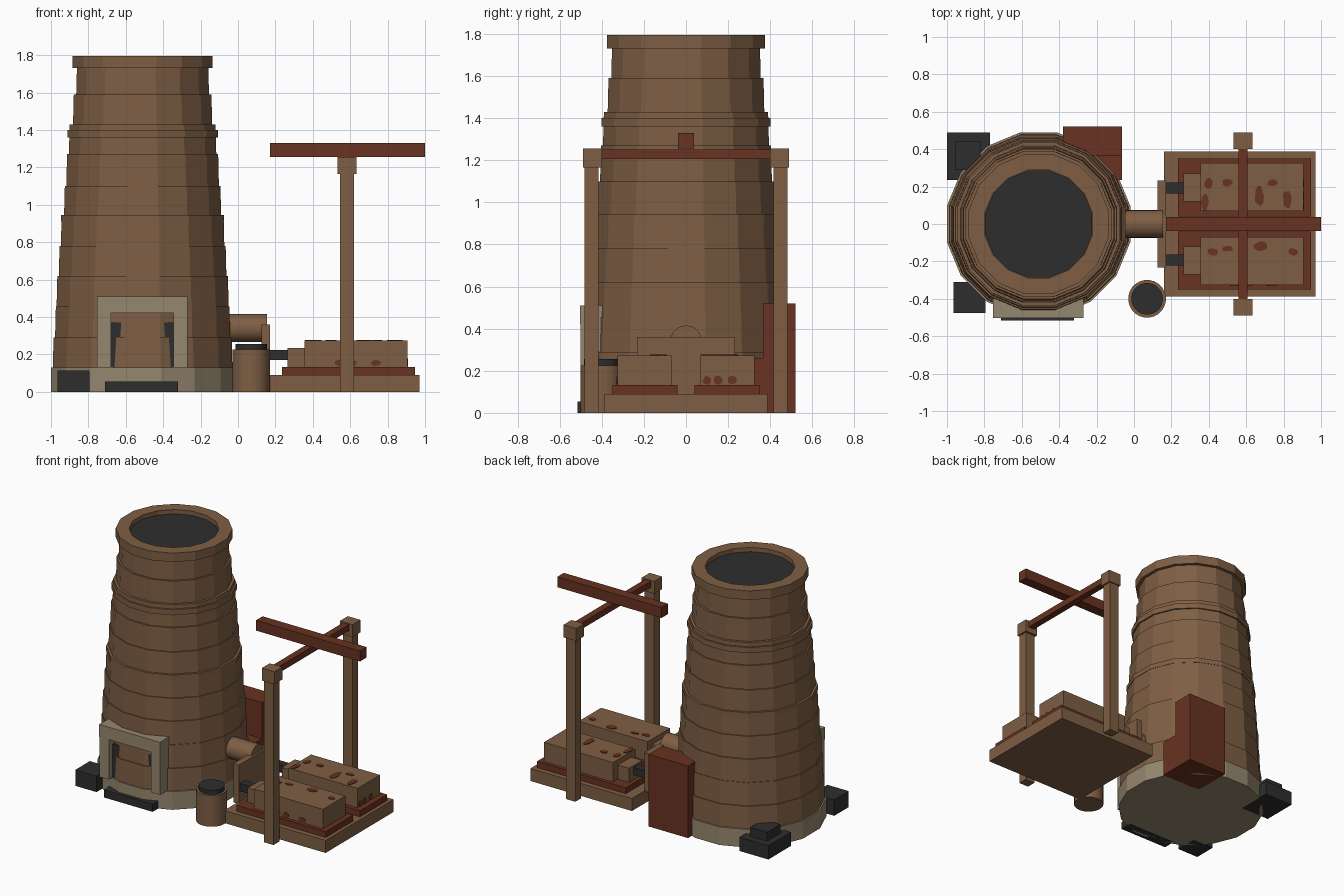
import bpy, bmesh, math, random

random.seed(4)
if "Cube" in bpy.data.objects:
    bpy.data.objects.remove(bpy.data.objects["Cube"], do_unlink=True)


def material(name, rgb):
    m = bpy.data.materials.new(name)
    m.use_nodes = True
    m.diffuse_color = (*rgb, 1)
    m.node_tree.nodes["Principled BSDF"].inputs["Base Color"].default_value = (*rgb, 1)
    return m


BROWN = material("brown clay", (0.21, 0.113, 0.058))
STONE = material("pale stone", (0.30, 0.245, 0.155))
RED = material("dark red wood", (0.14, 0.032, 0.015))
BLACK = material("charcoal", (0.027, 0.027, 0.027))


def finish(name, bm, mat):
    bmesh.ops.recalc_face_normals(bm, faces=bm.faces)
    me = bpy.data.meshes.new(name)
    bm.to_mesh(me)
    bm.free()
    me.materials.append(mat)
    ob = bpy.data.objects.new(name, me)
    bpy.context.collection.objects.link(ob)
    return ob


def box(name, x, y, z, mat):
    """Box from (min, max) pairs."""
    bm = bmesh.new()
    bmesh.ops.create_cube(bm, size=1)
    for v in bm.verts:
        v.co = [a + (b - a) * (c + 0.5) for (a, b), c in zip((x, y, z), v.co)]
    return finish(name, bm, mat)


def lathe(name, profile, mat, sides=16, at=(0, 0)):
    """Turn a (radius, z) profile; radius is measured to the flat of a side."""
    bm = bmesh.new()
    rings = []
    for r, z in profile:
        r /= math.cos(math.pi / sides)
        angles = [(i + 0.5) * 2 * math.pi / sides for i in range(sides)]
        rings.append([bm.verts.new((at[0] + r * math.cos(a), at[1] + r * math.sin(a), z))
                      for a in angles])
    for lo, hi in zip(rings, rings[1:]):
        for i in range(sides):
            j = (i + 1) % sides
            bm.faces.new((lo[i], lo[j], hi[j], hi[i]))
    bm.faces.new(rings[0])
    bm.faces.new(rings[-1])
    return finish(name, bm, mat)


def blob(name, centre, size, axis):
    """Thin irregular paint patch lying flat across the given axis."""
    bm = bmesh.new()
    u, v = [k for k in range(3) if k != axis]
    verts = []
    for i in range(10):
        a = i * math.tau / 10
        p = list(centre)
        wobble = random.uniform(0.8, 1.15)
        p[u] += size[0] * wobble * math.cos(a)
        p[v] += size[1] * wobble * math.sin(a)
        verts.append(bm.verts.new(p))
    face = bm.faces.new(verts)
    out = bmesh.ops.extrude_face_region(bm, geom=[face])
    for w in out["geom"]:
        if isinstance(w, bmesh.types.BMVert):
            w.co[axis] += 0.004 if axis != 1 else -0.004
    return finish(name, bm, RED)


# Furnace tower: stone base, stepped courses, bands and open rim
CX = -0.51
lathe("tower_base", [(0.49, 0), (0.49, 0.13)], STONE, at=(CX, 0))
levels = [0.13, 0.29, 0.455, 0.62, 0.78, 0.94, 1.10, 1.27, 1.43, 1.59, 1.74]
radii = [0.478, 0.466, 0.458, 0.446, 0.435, 0.418, 0.406, 0.392, 0.37, 0.353]
profile = []
for r, lo, hi in zip(radii, levels, levels[1:]):
    profile += [(r + 0.002, lo), (r - 0.002, hi)]
lathe("tower_courses", profile, BROWN, at=(CX, 0))
lathe("lower_band", [(0.436, 0.91), (0.436, 0.945)], BROWN, at=(CX, 0))
lathe("upper_band", [(0.402, 1.36), (0.402, 1.40)], BROWN, at=(CX, 0))
lathe("tower_rim", [(0.34, 1.73), (0.374, 1.73), (0.374, 1.795), (0.288, 1.795), (0.288, 1.755)],
      BROWN, at=(CX, 0))
lathe("chimney_opening", [(0.286, 1.75), (0.286, 1.765)], BLACK, at=(CX, 0))

# Fire door at the front
box("door_opening", (-0.685, -0.335), (-0.457, -0.38), (0.12, 0.37), BLACK)
box("door_jamb_right", (-0.755, -0.68), (-0.50, -0.36), (0.13, 0.42), STONE)
box("door_jamb_left", (-0.345, -0.27), (-0.50, -0.36), (0.13, 0.42), STONE)
box("door_lintel", (-0.755, -0.27), (-0.503, -0.36), (0.42, 0.51), STONE)
box("hearth_slab", (-0.71, -0.32), (-0.515, -0.42), (0, 0.055), BLACK)

# Charcoal blocks and red store behind the tower
box("coal_block_front", (-0.965, -0.795), (-0.475, -0.31), (0, 0.115), BLACK)
box("coal_block_back", (-1.0, -0.77), (0.235, 0.49), (0, 0.10), BLACK)
box("coal_block_top", (-0.955, -0.82), (0.29, 0.44), (0.10, 0.165), BLACK)
box("store_tall", (-0.38, -0.065), (0.365, 0.52), (0, 0.52), RED)
box("store_low", (-0.38, -0.065), (0.235, 0.365), (0, 0.26), RED)

# Air pipe and manifold
bm = bmesh.new()
bmesh.ops.create_cone(bm, cap_ends=True, segments=20, radius1=0.075, radius2=0.075, depth=0.3)
for v in bm.verts:
    v.co = (v.co.z + 0.005, v.co.x, v.co.y + 0.34)
pipe = finish("air_pipe", bm, BROWN)
box("manifold", (0.125, 0.17), (-0.232, 0.232), (0.08, 0.36), BROWN)

# Water barrel
barrel = lathe("barrel", [(0.1, 0), (0.1, 0.225)], BROWN, 24, (0.07, -0.4))
lid = lathe("barrel_lid", [(0.084, 0.225), (0.084, 0.255)], BLACK, 24, (0.07, -0.4))

# Bellows platform and paired bellows
box("platform", (0.16, 0.97), (-0.387, 0.387), (0, 0.09), BROWN)


def sided(s, a, b):
    return tuple(sorted((s * a, s * b)))


PX = 0.583
for s, side in ((-1, "right"), (1, "left")):
    box("bellows_board_" + side, (0.235, 0.945), sided(s, 0.04, 0.35), (0.09, 0.133), RED)
    box("bellows_body_" + side, (0.355, 0.905), sided(s, 0.07, 0.325), (0.133, 0.273), BROWN)
    box("bellows_neck_" + side, (0.265, 0.355), sided(s, 0.12, 0.27), (0.133, 0.235), BROWN)
    box("nozzle_" + side, (0.165, 0.27), sided(s, 0.162, 0.222), (0.17, 0.224), BLACK)
    box("post_" + side, (PX - 0.038, PX + 0.038), sided(s, 0.415, 0.482), (0, 1.17), BROWN)
    box("post_cap_" + side, (PX - 0.05, PX + 0.05), sided(s, 0.40, 0.49), (1.165, 1.255), BROWN)

# Overhead beams
box("cross_beam", (PX - 0.024, PX + 0.024), (-0.405, 0.405), (1.205, 1.25), RED)
box("rocker_beam", (0.17, 1.0), (-0.037, 0.037), (1.255, 1.33), RED)

# Worn red patches on the bellows
for x, y, w, h in ((0.40, 0.22, 0.025, 0.03), (0.38, 0.12, 0.02, 0.05), (0.50, 0.22, 0.03, 0.02),
                   (0.67, 0.15, 0.025, 0.05), (0.74, 0.22, 0.03, 0.02), (0.82, 0.13, 0.025, 0.05),
                   (0.42, -0.15, 0.03, 0.02), (0.50, -0.13, 0.03, 0.015), (0.68, -0.12, 0.04, 0.025),
                   (0.85, -0.15, 0.03, 0.02)):
    blob("top_patch", (x, y, 0.273), (w, h), 2)
for x in (0.54, 0.61, 0.74):
    blob("front_patch", (x, -0.325, 0.154), (0.028, 0.018), 1)
for y in (0.10, 0.15, 0.22):
    blob("side_patch", (0.905, y, 0.156), (0.022, 0.02), 0)

# Smooth the round parts only
for ob in bpy.context.selected_objects:
    ob.select_set(False)
for ob in (pipe, barrel, lid):
    ob.select_set(True)
bpy.context.view_layer.objects.active = pipe
bpy.ops.object.shade_smooth_by_angle()
